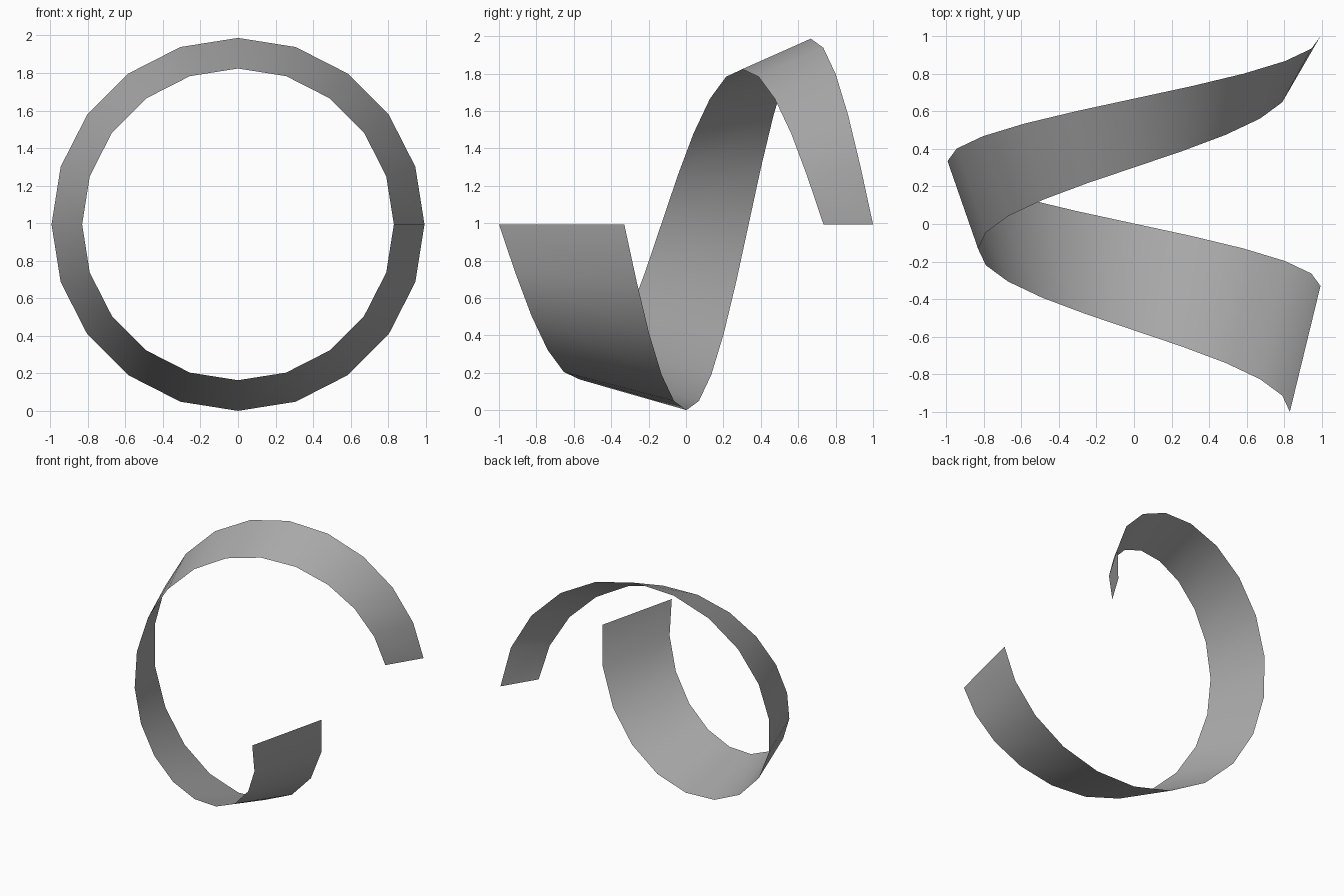
import bpy
import bmesh
from math import cos, sin, tau

cube = bpy.data.objects.get("Cube")
if cube:
    bpy.data.objects.remove(cube, do_unlink=True)

SEGMENTS = 20
CENTRE_Z = 0.994


def helix_point(bm, t, radius, y_start, y_end):
    """Vertex on a one-turn helix around y, starting at +x and going down."""
    a = tau * t
    y = y_start + (y_end - y_start) * t
    return bm.verts.new((radius * cos(a), y, CENTRE_Z - radius * sin(a)))


# Single grey material
grey = bpy.data.materials.new("mid grey")
grey.use_nodes = True
colour = (0.4, 0.4, 0.4, 1)
grey.diffuse_color = colour
grey.node_tree.nodes["Principled BSDF"].inputs["Base Color"].default_value = colour

# Spiral ribbon: a narrow front edge and a wide back edge, joined by quads
bm = bmesh.new()
steps = [i / SEGMENTS for i in range(SEGMENTS + 1)]
front = [helix_point(bm, t, 0.83, -1, 0.735) for t in steps]
back = [helix_point(bm, t, 0.993, -0.33, 1) for t in steps]
for i in range(SEGMENTS):
    face = bm.faces.new((front[i], front[i + 1], back[i + 1], back[i]))
    face.smooth = True
    face.normal_update()
    # Normals point away from the axis
    mid = face.calc_center_median()
    if face.normal.x * mid.x + face.normal.z * (mid.z - CENTRE_Z) < 0:
        face.normal_flip()

mesh = bpy.data.meshes.new("spiral_ribbon")
bm.to_mesh(mesh)
bm.free()
mesh.materials.append(grey)
ribbon = bpy.data.objects.new("spiral_ribbon", mesh)
bpy.context.collection.objects.link(ribbon)
